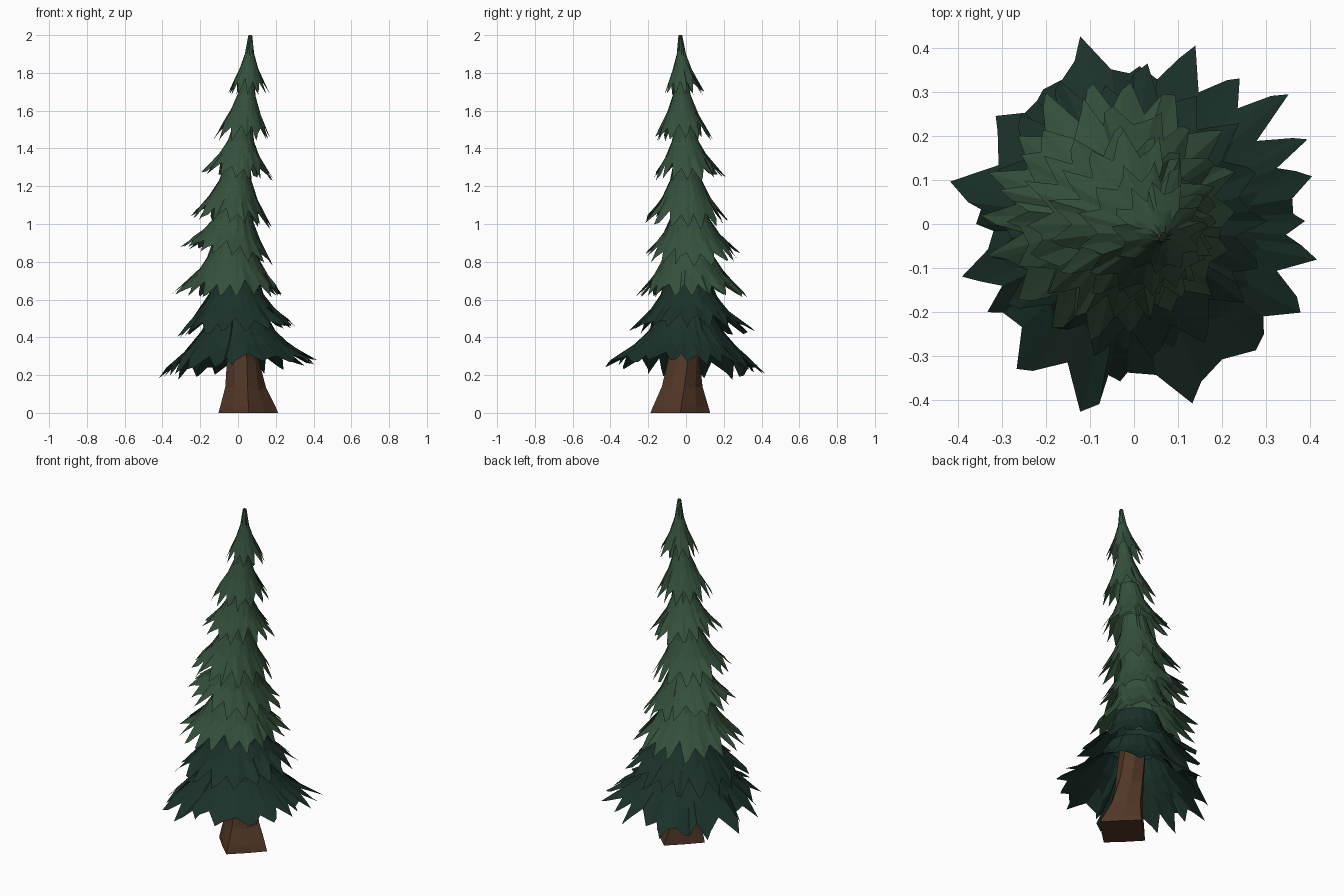
import bpy
import math
import random

random.seed(11)
if "Cube" in bpy.data.objects:
    bpy.data.objects.remove(bpy.data.objects["Cube"], do_unlink=True)


def make_material(name, rgb):
    mat = bpy.data.materials.new(name)
    mat.use_nodes = True
    mat.diffuse_color = (*rgb, 1)
    mat.node_tree.nodes["Principled BSDF"].inputs["Base Color"].default_value = (*rgb, 1)
    return mat


LIGHT = make_material("needle_green", (0.035, 0.080, 0.044))
DARK = make_material("deep_green", (0.011, 0.031, 0.023))
BARK = make_material("bark_brown", (0.084, 0.039, 0.020))


def make_object(name, verts, faces, mat):
    mesh = bpy.data.meshes.new(name)
    mesh.from_pydata(verts, [], faces)
    mesh.materials.append(mat)
    obj = bpy.data.objects.new(name, mesh)
    bpy.context.collection.objects.link(obj)
    return obj


def bridge(rings, count):
    """Quads joining consecutive rings of equal size, facing outward."""
    return [(r * count + i, (r + 1) * count + i,
             (r + 1) * count + (i + 1) % count, r * count + (i + 1) % count)
            for r in range(rings - 1) for i in range(count)]


def skirt(name, mat, top, hem, tilt, power, notch, tips):
    """Flared open tier whose hem is cut into slightly blunt teeth."""
    tx, ty, tz, tr = top
    hx, hy, hz, hr = hem
    # hem columns repeat: notch, tip, blunt shoulder
    columns = []
    for i, (ang, rad) in enumerate(tips):
        prev = tips[i - 1][0] - (math.tau if i == 0 else 0)
        gap = ang - prev
        columns.append((prev + gap * 0.58, 1, notch + random.uniform(-0.05, 0.05)))
        columns.append((ang, rad, 1))
        columns.append((ang + gap * 0.22, rad, random.uniform(0.88, 0.97)))
    verts = []
    for level in (0, 0.35, 0.66, 1):
        for ang, rad, reach in columns:
            t = level * reach
            r = tr + (hr - tr) * t ** power
            if level == 1:
                r *= rad
            elif level > 0:
                r *= random.uniform(0.98, 1.02)
            x = tx + (hx - tx) * t + r * math.cos(ang)
            y = ty + (hy - ty) * t + r * math.sin(ang)
            z = tz + (hz - tz) * t
            z += t * t * (tilt[0] * math.cos(ang) + tilt[1] * math.sin(ang))
            if level == 1:
                z += random.uniform(-0.012, 0.012)
            verts.append((x, y, z))
    return make_object(name, verts, bridge(4, len(columns)), mat)


def random_tips(count):
    step = math.tau / count
    return [((i + random.uniform(-0.18, 0.18)) * step, random.uniform(0.9, 1.06))
            for i in range(count)]


# Lowest branches, with hand placed tips
wide_tips = [(1, .39), (15, .42), (26, .44), (40, .46), (54, .41), (71, .43), (88, .36),
             (106, .445), (124, .37), (142, .40), (167, .43), (180, .36), (197, .41),
             (211, .39), (231, .425), (254, .445), (265, .36), (288, .43),
             (314, .40), (332, .43), (349, .425)]
wide_tips = [(math.radians(a), r / 0.42) for a, r in wide_tips]
skirt("branches_1", DARK, (0, 0, 0.53, 0.145), (0, 0, 0.23, 0.42),
      (0.035, -0.025), 1.5, 0.82, wide_tips)

# Remaining branches: material, top centre and radius, hem centre and radius, tilt, teeth
tiers = [
    (DARK, (-0.01, 0.01, 0.71, 0.12), (-0.015, 0.02, 0.43, 0.33), (0.03, 0), 18),
    (LIGHT, (-0.02, 0.01, 0.93, 0.105), (-0.045, 0.03, 0.62, 0.295), (0, 0), 18),
    (LIGHT, (-0.01, 0.01, 1.11, 0.085), (-0.06, 0.04, 0.83, 0.25), (-0.05, 0), 17),
    (LIGHT, (0.00, 0.00, 1.33, 0.065), (-0.04, 0.0, 1.01, 0.22), (-0.03, 0), 16),
    (LIGHT, (0.025, -0.01, 1.53, 0.05), (-0.005, 0.01, 1.25, 0.195), (-0.02, 0), 15),
    (LIGHT, (0.055, -0.025, 1.79, 0.03), (0.02, -0.015, 1.45, 0.16), (0, 0), 13),
    (LIGHT, (0.065, -0.03, 2.0, 0.01), (0.052, -0.012, 1.69, 0.113), (0, 0), 12),
]
for n, (mat, top, hem, tilt, teeth) in enumerate(tiers, 2):
    skirt(f"branches_{n}", mat, top, hem, tilt, 1.8, 0.79, random_tips(teeth))

# Trunk: squarish flared foot blending into a rounder, slightly twisted stem
levels = [  # centre x, centre y, height, corner radius, side radius, twist
    (0.055, -0.03, 0.0, 0.158, 0.115, 0.0),
    (0.052, -0.028, 0.035, 0.146, 0.112, 0.02),
    (0.040, -0.02, 0.13, 0.108, 0.090, 0.10),
    (0.025, -0.01, 0.28, 0.086, 0.078, 0.25),
    (0.008, 0.00, 0.52, 0.078, 0.072, 0.40),
]
trunk_verts = []
for cx, cy, z, corner, side, twist in levels:
    for k in range(8):
        ang = k * math.tau / 8 + twist
        r = side if k % 2 else corner
        trunk_verts.append((cx + r * math.cos(ang), cy + r * math.sin(ang),
                            z + random.uniform(-0.01, 0.01) * (z > 0.1)))
trunk_faces = [tuple(reversed(f)) for f in bridge(len(levels), 8)]
trunk_faces += [tuple(reversed(range(8))), tuple(range(32, 40))]
make_object("trunk", trunk_verts, trunk_faces, BARK)
